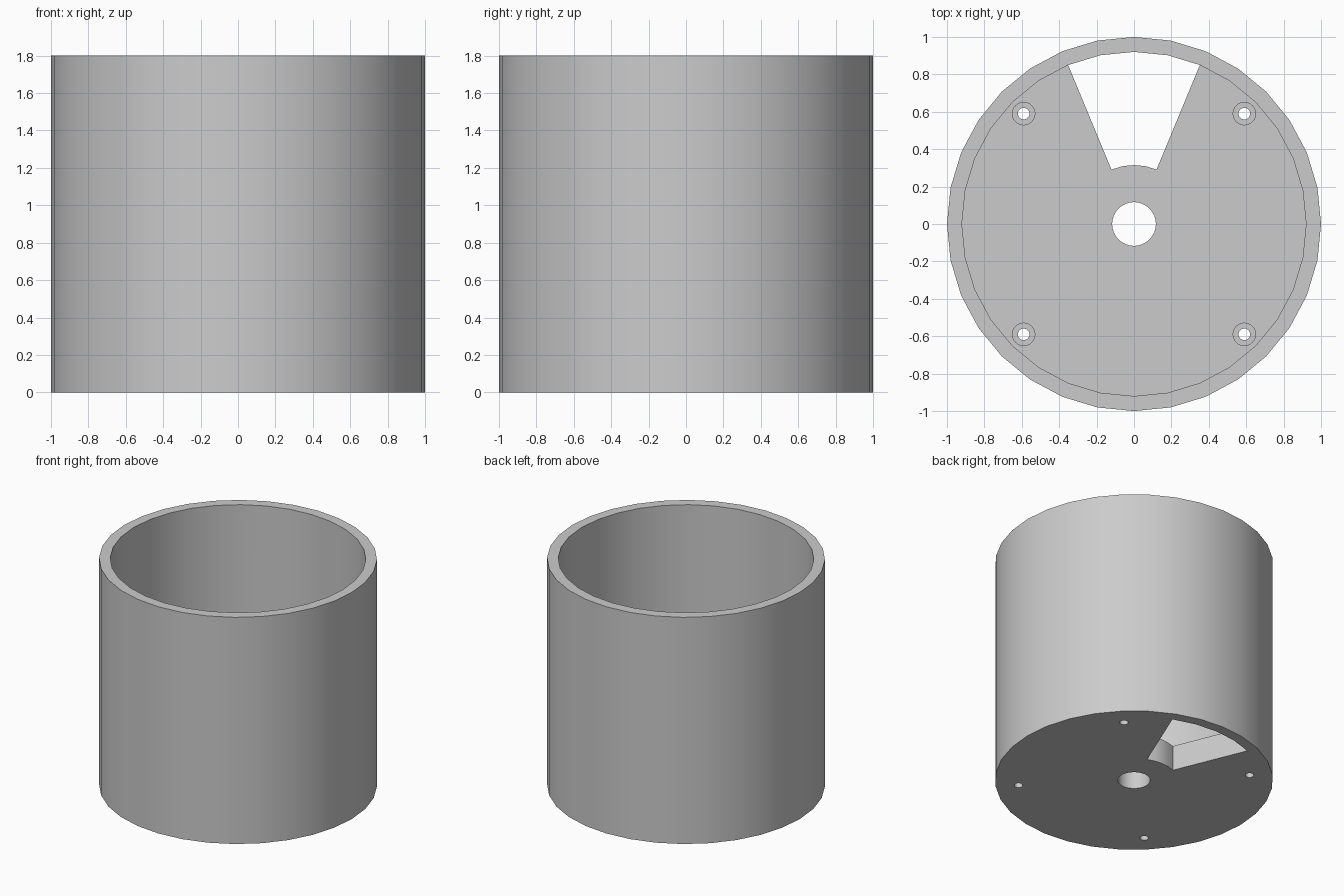
import bpy, bmesh
from math import cos, sin, tau
from mathutils import Vector

SIDES = 32
HEIGHT, FLOOR = 1.8, 0.2
OUTER, INNER = 1.0, 0.92
SLOT_RADIUS = 0.315
SCREW_OFFSET = 0.59

default = bpy.data.objects.get("Cube")
if default:
    bpy.data.objects.remove(default, do_unlink=True)

grey = bpy.data.materials.new("light grey")
grey.use_nodes = True
colour = (0.6, 0.6, 0.6, 1)
grey.diffuse_color = colour
grey.node_tree.nodes["Principled BSDF"].inputs["Base Color"].default_value = colour


def ring(bm, radius, z, indices=range(SIDES), centre=(0, 0)):
    return [bm.verts.new((centre[0] + radius * cos(tau * i / SIDES),
                          centre[1] + radius * sin(tau * i / SIDES), z)) for i in indices]


def finish(bm, name):
    bmesh.ops.recalc_face_normals(bm, faces=bm.faces)
    mesh = bpy.data.meshes.new(name)
    bm.to_mesh(mesh)
    bm.free()
    mesh.materials.append(grey)
    obj = bpy.data.objects.new(name, mesh)
    bpy.context.collection.objects.link(obj)
    return obj


def bridge(bm, low, high):
    for i in range(SIDES):
        j = (i + 1) % SIDES
        bm.faces.new((low[i], low[j], high[j], high[i]))


def cylinder(name, radius, bottom, top, centre=(0, 0)):
    bm = bmesh.new()
    low, high = (ring(bm, radius, z, centre=centre) for z in (bottom, top))
    bridge(bm, low, high)
    bm.faces.new(low)
    bm.faces.new(high)
    return finish(bm, name)


def cavity_cutter():
    """Inner space, with a wedge of its base drawn down through the floor."""
    bm = bmesh.new()
    low, high = ring(bm, INNER, FLOOR), ring(bm, INNER, HEIGHT + 0.2)
    bridge(bm, low, high)
    bm.faces.new(high)
    first, last = SIDES * 3 // 16, SIDES * 5 // 16
    arc = ring(bm, SLOT_RADIUS, FLOOR, range(first, last + 1))
    wedge = bm.faces.new(low[first:last + 1] + arc[::-1])
    bm.faces.new(low[last:] + low[:first + 1] + arc)
    moved = bmesh.ops.extrude_discrete_faces(bm, faces=[wedge])["faces"][0]
    bmesh.ops.translate(bm, verts=moved.verts, vec=Vector((0, 0, -FLOOR - 0.1)))
    return finish(bm, "cavity_cutter")


# Cup body
cup = cylinder("round_cup", OUTER, 0, HEIGHT)

# Cavity with wedge slot, central hole, counterbored screw holes
cutters = [cavity_cutter(), cylinder("centre_hole_cutter", 0.117, -0.1, FLOOR + 0.1)]
for sx in (-1, 1):
    for sy in (-1, 1):
        spot = (sx * SCREW_OFFSET, sy * SCREW_OFFSET)
        cutters.append(cylinder("screw_head_cutter", 0.06, FLOOR / 2, FLOOR + 0.1, spot))
        cutters.append(cylinder("screw_hole_cutter", 0.031, -0.1, FLOOR + 0.1, spot))

bpy.ops.object.select_all(action="DESELECT")
bpy.context.view_layer.objects.active = cup
cup.select_set(True)
for cutter in cutters:
    cutter.hide_render = True
    cut = cup.modifiers.new(cutter.name, "BOOLEAN")
    cut.operation = "DIFFERENCE"
    cut.solver = "EXACT"
    cut.object = cutter
    bpy.ops.object.modifier_apply(modifier=cut.name)
    bpy.data.objects.remove(cutter, do_unlink=True)

# Smooth walls, sharp rims
bpy.ops.object.shade_smooth_by_angle()
